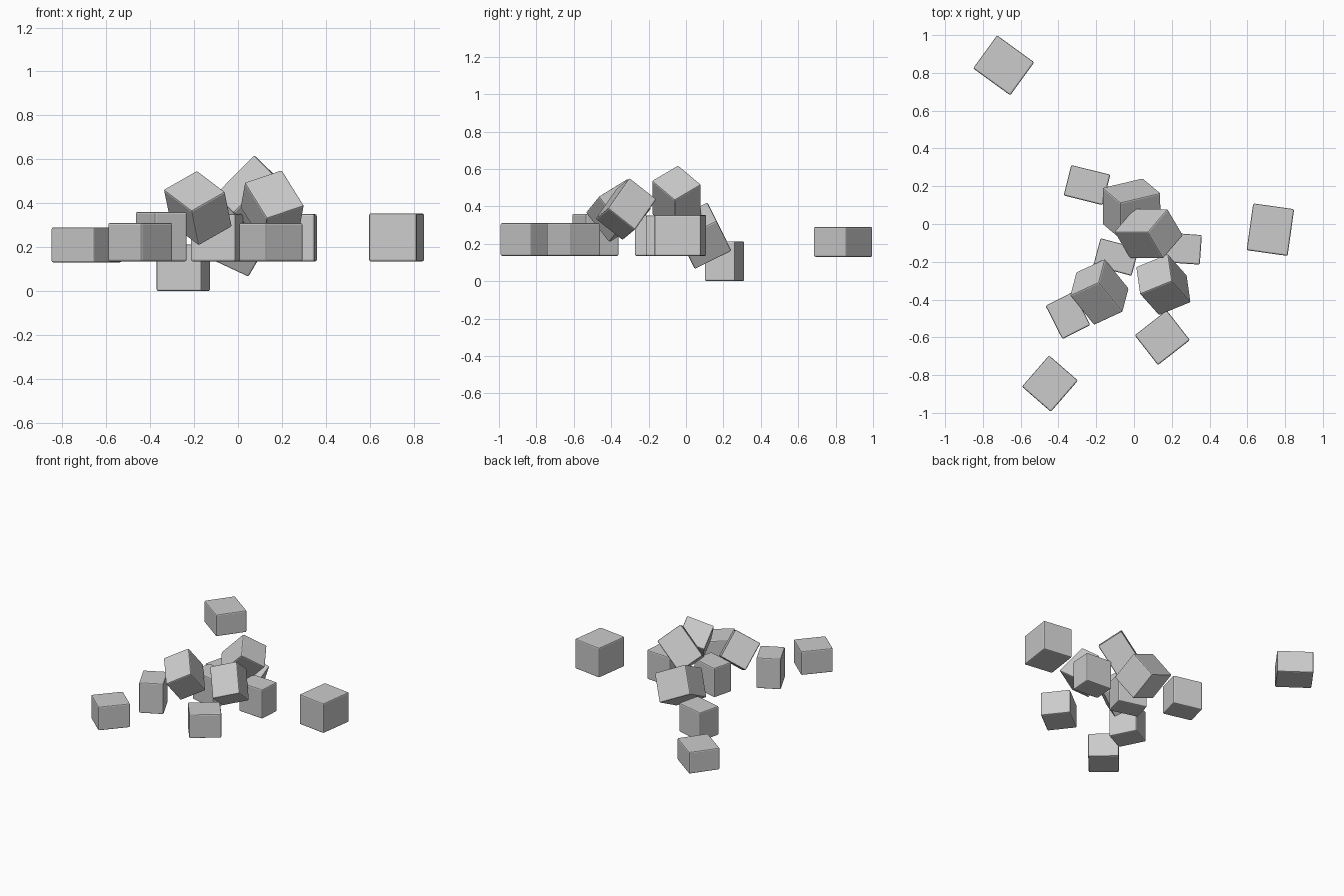
import bpy, bmesh
from math import radians
from mathutils import Vector, Matrix

if "Cube" in bpy.data.objects:
    bpy.data.objects.remove(bpy.data.objects["Cube"])

BEVEL = 0.008


def block(name, size, matrix):
    """Box with slightly rounded edges, placed by a matrix."""
    bm = bmesh.new()
    bmesh.ops.create_cube(bm, size=1)
    bmesh.ops.scale(bm, vec=size, verts=bm.verts)
    bmesh.ops.bevel(bm, geom=bm.edges[:], offset=BEVEL, segments=2,
                    profile=0.5, affect='EDGES')
    mesh = bpy.data.meshes.new(name)
    bm.to_mesh(mesh)
    bm.free()
    obj = bpy.data.objects.new(name, mesh)
    bpy.context.collection.objects.link(obj)
    obj.matrix_world = matrix
    return obj


def upright(name, x, y, z0, z1, w, d, turn):
    m = Matrix.Translation((x, y, (z0 + z1) / 2)) @ Matrix.Rotation(radians(turn), 4, 'Z')
    block(name, (w, d, z1 - z0), m)


def tilted(name, corner, e1, e2, e3):
    """Box from one corner and its three (nearly square) edge directions."""
    e = [Vector(v) for v in (e1, e2, e3)]
    center = Vector(corner) + (e[0] + e[1] + e[2]) / 2
    size = [v.length for v in e]
    n = [v.normalized() for v in e]
    # share the error evenly until the axes are square
    for _ in range(12):
        n = [(n[i] - (n[j] * n[i].dot(n[j]) + n[k] * n[i].dot(n[k])) / 2).normalized()
             for i, j, k in ((0, 1, 2), (1, 2, 0), (2, 0, 1))]
    if n[0].cross(n[1]).dot(n[2]) < 0:
        n[2] = -n[2]
    block(name, size, Matrix.Translation(center) @ Matrix(n).transposed().to_4x4())


# Upright stones: x, y, bottom, top, width, depth, turn
upright("far_back_stone", -0.69, 0.84, 0.13, 0.29, 0.243, 0.216, -36)
upright("far_right_stone", 0.722, -0.03, 0.135, 0.354, 0.219, 0.25, -8)
upright("far_front_stone", -0.445, -0.845, 0.135, 0.31, 0.203, 0.219, -41)
upright("front_stone", 0.15, -0.602, 0.135, 0.31, 0.215, 0.2, 38)
upright("left_stone", -0.35, -0.484, 0.135, 0.36, 0.165, 0.198, 27)
upright("middle_stone", -0.095, -0.175, 0.135, 0.352, 0.21, 0.15, -15)
upright("right_stone", 0.254, -0.13, 0.135, 0.35, 0.2, 0.157, -4)
upright("bottom_stone", -0.249, 0.206, 0.0, 0.213, 0.213, 0.166, -14)

# Tilted stones: one corner, then three edges
tilted("top_stone", (0.08, -0.043, 0.612),
       (0.10, 0.135, -0.095), (-0.18, 0.0, -0.18), (0.075, -0.15, -0.075))
tilted("front_right_stone", (0.20, -0.307, 0.55),
       (-0.026, 0.143, -0.115), (-0.175, -0.06, -0.054), (0.112, -0.111, -0.16))
tilted("front_left_stone", (-0.186, -0.305, 0.553),
       (0.033, 0.125, -0.16), (-0.15, -0.075, -0.09), (0.123, -0.16, -0.10))
tilted("back_leaning_stone", (0.045, 0.043, 0.068),
       (-0.22, -0.045, 0.09), (0.0, 0.195, 0.10), (0.105, -0.075, 0.16))
